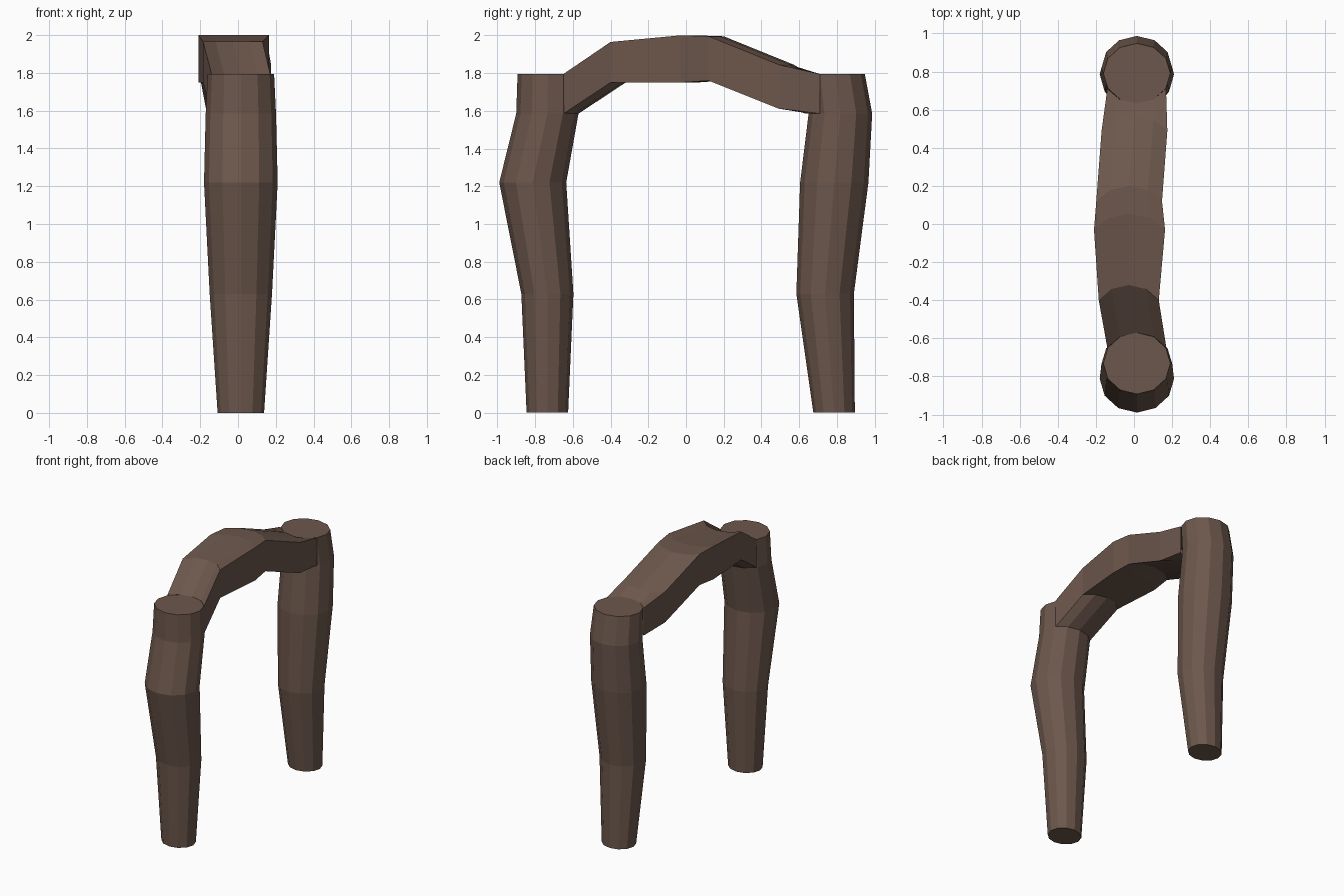
import bpy, bmesh
from math import sin, cos, radians

if "Cube" in bpy.data.objects:
    bpy.data.objects.remove(bpy.data.objects["Cube"])

mat = bpy.data.materials.new("brown_bark")
mat.diffuse_color = (0.15, 0.095, 0.072, 1)
mat.use_nodes = True
mat.node_tree.nodes["Principled BSDF"].inputs["Base Color"].default_value = mat.diffuse_color


def finish(name, bm):
    bmesh.ops.recalc_face_normals(bm, faces=bm.faces)
    me = bpy.data.meshes.new(name)
    bm.to_mesh(me)
    bm.free()
    me.materials.append(mat)
    ob = bpy.data.objects.new(name, me)
    bpy.context.collection.objects.link(ob)


def loft(bm, rings):
    for a, b in zip(rings, rings[1:]):
        n = len(a)
        for i in range(n):
            j = (i + 1) % n
            bm.faces.new((a[i], a[j], b[j], b[i]))


# Twelve-sided legs: height, x half width, then y range per ring
LEVELS = [(0, 0.123), (0.63, 0.165), (1.22, 0.195), (1.585, 0.186), (1.795, 0.176)]


def leg(name, spans):
    bm = bmesh.new()
    rings = []
    for (z, rx), (y0, y1) in zip(LEVELS, spans):
        cy, ry = (y0 + y1) / 2, (y1 - y0) / 2
        rings.append([bm.verts.new((0.015 + rx * cos(radians(a)), cy + ry * sin(radians(a)), z))
                      for a in range(0, 360, 30)])
    loft(bm, rings)
    bm.faces.new(rings[0])
    bm.faces.new(rings[-1])
    finish(name, bm)


leg("front_leg", [(-0.845, -0.625), (-0.873, -0.597), (-0.99, -0.635), (-0.90, -0.57), (-0.893, -0.57)])
leg("back_leg", [(0.675, 0.895), (0.585, 0.89), (0.605, 0.967), (0.65, 0.987), (0.633, 0.948)])

# Arched beam: each station is a bowed strip
# (edge y, bow, left x, right x, top z, bottom z)
STATIONS = [
    (-0.65, 0.08, -0.14, 0.17, 1.795, 1.585),
    (-0.40, 0.08, -0.185, 0.13, 1.965, 1.75),
    (-0.03, 0.085, -0.21, 0.163, 2.0, 1.75),
    (0.12, 0.08, -0.198, 0.147, 1.995, 1.76),
    (0.49, 0.08, -0.17, 0.175, 1.845, 1.612),
    (0.71, -0.076, -0.14, 0.168, 1.795, 1.585),
]
bm = bmesh.new()
rings = []
for y, bow, xl, xr, zt, zb in STATIONS:
    arc = []
    for a in range(30, 151, 30):
        t = cos(radians(a)) / cos(radians(30))
        arc.append(((xl + xr) / 2 + t * (xr - xl) / 2, y + bow * (2 * sin(radians(a)) - 1)))
    rings.append([bm.verts.new((x, v, zt)) for x, v in arc] +
                 [bm.verts.new((x, v, zb)) for x, v in reversed(arc)])
loft(bm, rings)
finish("arched_beam", bm)
